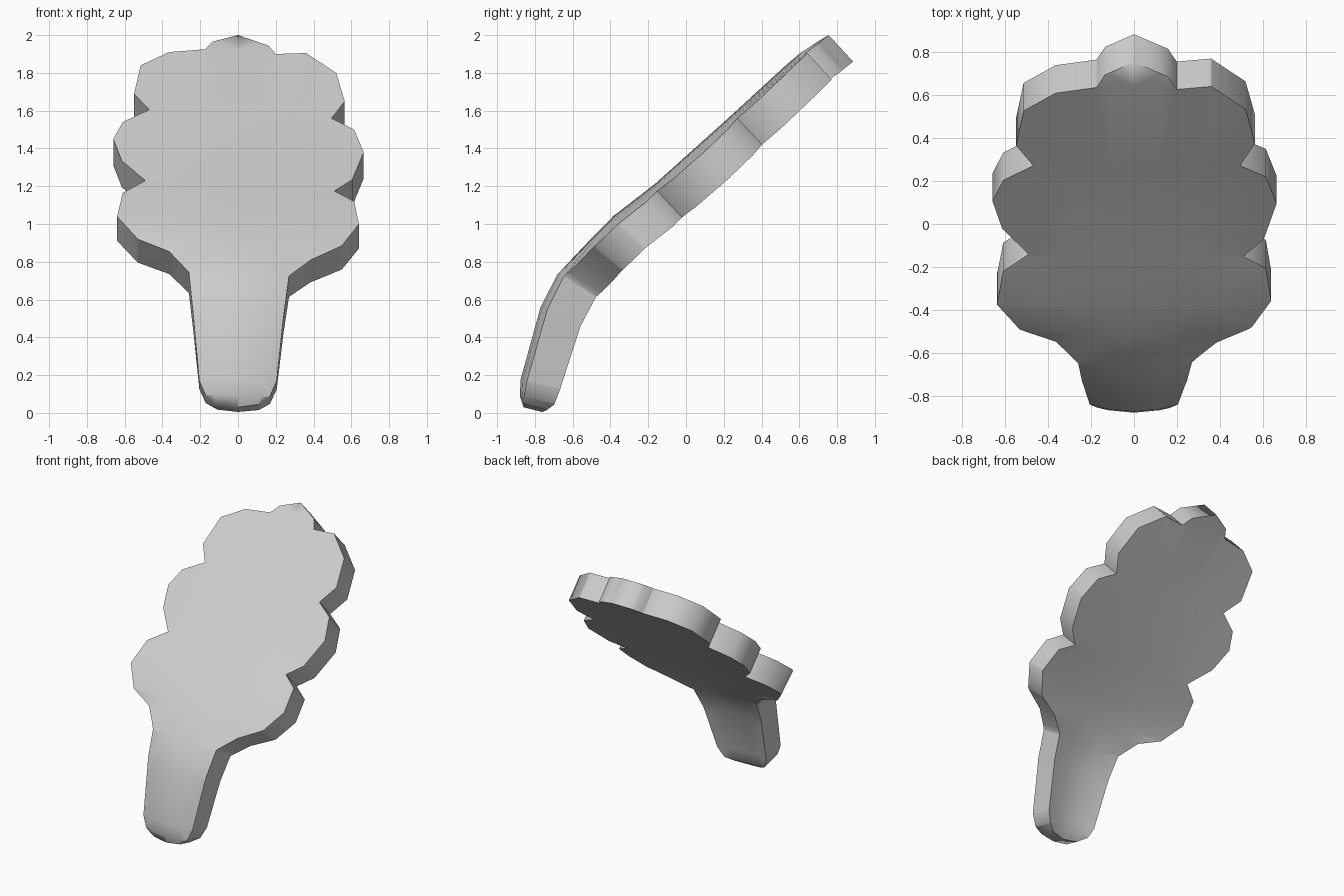
import bpy
import bmesh
from mathutils import Vector

default_cube = bpy.data.objects.get("Cube")
if default_cube:
    bpy.data.objects.remove(default_cube, do_unlink=True)

# Lobed outline of the front face, as width and height
right_side = [(.16, 1.945), (.2, 1.9), (.36, 1.905), (.52, 1.8), (.565, 1.65),
              (.495, 1.56), (.615, 1.5), (.665, 1.38), (.605, 1.235), (.51, 1.175),
              (.615, 1.12), (.64, 1), (.55, .885), (.385, .81), (.27, .725),
              (.24, .5), (.205, .17), (.17, .09), (.11, .045)]
left_side = [(-.11, .045), (-.17, .09), (-.205, .17), (-.235, .5), (-.26, .745),
             (-.365, .855), (-.53, .92), (-.64, 1.04), (-.61, 1.165), (-.49, 1.23),
             (-.615, 1.335), (-.66, 1.45), (-.61, 1.54), (-.47, 1.605), (-.55, 1.69),
             (-.515, 1.84), (-.365, 1.91), (-.175, 1.925), (-.135, 1.965)]
outline = [(0, 2)] + right_side + [(0, .03)] + left_side

# Bend of the sheet: height, depth, crosswise curvature, thickness in y and z
bend = [(.03, -.86, .8, .1, -.025),
        (.09, -.88, .8, .16, -.04),
        (.18, -.875, .8, .175, -.045),
        (.56, -.77, .6, .175, -.09),
        (.735, -.68, .45, .17, -.11),
        (.9, -.52, .1, .15, -.125),
        (1.03, -.39, .08, .14, -.13),
        (1.2, -.17, .08, .13, -.14),
        (1.58, .255, .06, .13, -.14),
        (1.92, .64, 0, .13, -.14),
        (2, .755, 0, .13, -.14)]
TILT = .045


def bend_at(height):
    """Interpolate the bend table at a height."""
    for low, high in zip(bend, bend[1:]):
        if height <= high[0]:
            break
    f = max(0, min(1, (height - low[0]) / (high[0] - low[0])))
    return [a + (b - a) * f for a, b in zip(low, high)][1:]


def cut(bm, point, normal):
    bmesh.ops.bisect_plane(bm, geom=bm.verts[:] + bm.edges[:] + bm.faces[:],
                           plane_co=point, plane_no=normal)


# Flat sheet, cut into rows and columns so it can bend
bm = bmesh.new()
bm.faces.new([bm.verts.new((x, 0, z)) for x, z in outline])
for row in bend[1:-1]:
    cut(bm, (0, 0, row[0]), (TILT, 0, 1))
for x in (-.3, -.12, 0, .12, .3):
    cut(bm, (x, 0, 0), (1, 0, 0))
bmesh.ops.triangulate(bm, faces=bm.faces[:])

# Thicken, then bend the front and back faces together
front = bm.verts[:]
result = bmesh.ops.extrude_face_region(bm, geom=bm.faces[:], use_keep_orig=True)
back = [v for v in result["geom"] if isinstance(v, bmesh.types.BMVert)]
for verts, is_back in ((front, 0), (back, 1)):
    for v in verts:
        x, _, z = v.co
        depth, curve, thick_y, thick_z = bend_at(z + TILT * x)
        v.co = Vector((x, depth + curve * x * x + thick_y * is_back,
                       z + thick_z * is_back))
bmesh.ops.recalc_face_normals(bm, faces=bm.faces[:])

mesh = bpy.data.meshes.new("lobed_leaf")
bm.to_mesh(mesh)
bm.free()
leaf = bpy.data.objects.new("lobed_leaf", mesh)
bpy.context.collection.objects.link(leaf)

# Single plain grey
grey = bpy.data.materials.new("light_grey")
grey.use_nodes = True
colour = (.6, .6, .6, 1)
grey.diffuse_color = colour
grey.node_tree.nodes["Principled BSDF"].inputs["Base Color"].default_value = colour
mesh.materials.append(grey)

# Smooth faces with crisp rims and notches
bpy.ops.object.select_all(action='DESELECT')
leaf.select_set(True)
bpy.context.view_layer.objects.active = leaf
bpy.ops.object.shade_smooth_by_angle(angle=1)
